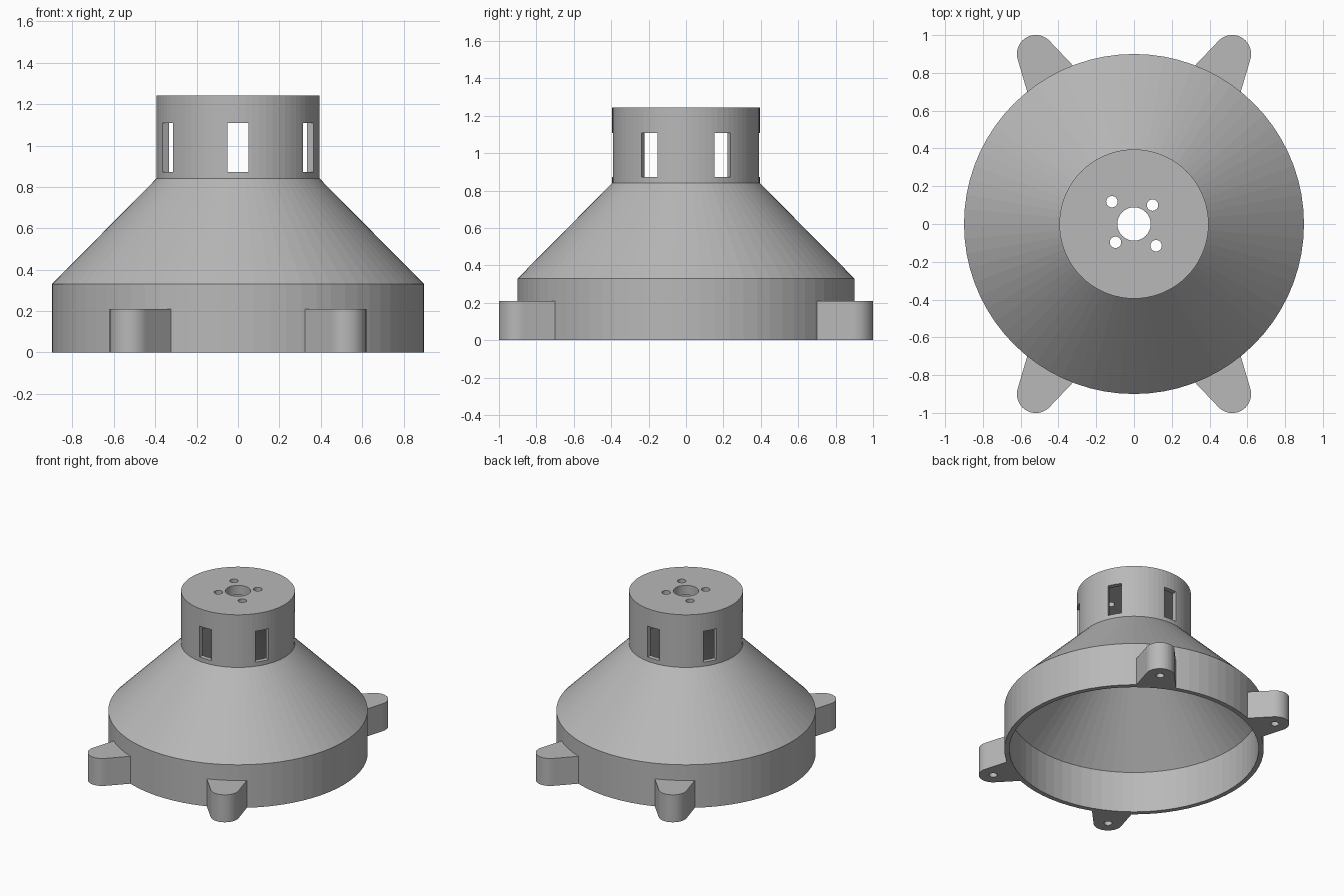
import bpy, bmesh
from math import cos, sin, tan, pi, radians
from mathutils import Matrix

cube = bpy.data.objects.get("Cube")
if cube:
    bpy.data.objects.remove(cube, do_unlink=True)

# Single grey plastic
grey = bpy.data.materials.new("grey_plastic")
grey.use_nodes = True
COLOUR = (0.48, 0.48, 0.48, 1)
grey.diffuse_color = COLOUR
grey.node_tree.nodes["Principled BSDF"].inputs["Base Color"].default_value = COLOUR


def finish(name, bm):
    bmesh.ops.recalc_face_normals(bm, faces=bm.faces)
    mesh = bpy.data.meshes.new(name)
    bm.to_mesh(mesh)
    bm.free()
    mesh.materials.append(grey)
    obj = bpy.data.objects.new(name, mesh)
    bpy.context.collection.objects.link(obj)
    return obj


def lathe(name, profile, sides):
    """Revolve a closed (radius, height) loop around z."""
    bm = bmesh.new()
    rings = [[bm.verts.new((r * cos(2 * pi * i / sides), r * sin(2 * pi * i / sides), z))
              for i in range(sides)] for r, z in profile]
    for a, b in zip(rings, rings[1:] + rings[:1]):
        for i in range(sides):
            j = (i + 1) % sides
            bm.faces.new((a[i], a[j], b[j], b[i]))
    return finish(name, bm)


def add_cylinder(bm, x, y, z0, z1, r, sides=32):
    bmesh.ops.create_cone(bm, cap_ends=True, segments=sides, radius1=r, radius2=r,
                          depth=z1 - z0, matrix=Matrix.Translation((x, y, (z0 + z1) / 2)))


def combine(target, other, operation):
    """Apply a boolean and remove the helper."""
    mod = target.modifiers.new(operation, 'BOOLEAN')
    mod.object, mod.operation, mod.solver = other, operation, 'EXACT'
    bpy.context.view_layer.update()
    graph = bpy.context.evaluated_depsgraph_get()
    mesh = bpy.data.meshes.new_from_object(target.evaluated_get(graph))
    target.modifiers.clear()
    target.data = mesh
    bpy.data.objects.remove(other, do_unlink=True)


# Hollow shell: base ring, cone, neck and bored top plate
housing = lathe("funnel_housing", [
    (0.9, 0), (0.9, 0.33), (0.395, 0.84), (0.395, 1.243), (0.088, 1.243),
    (0.088, 1.17), (0.36, 1.17), (0.36, 0.825), (0.865, 0.315), (0.865, 0)], 72)

# Four tapered mounting lugs with rounded tips
LUG_R, TIP_R, LUG_H, TAPER = 1.04, 0.1, 0.21, radians(13.6)
LUG_ANGLES = [radians(a) for a in (60, 120, 240, 300)]
bm = bmesh.new()
for angle in LUG_ANGLES:
    sweep = pi / 2 - TAPER
    outline = [(LUG_R + TIP_R * cos(t), TIP_R * sin(t))
               for t in (sweep * (k / 10 - 1) for k in range(21))]
    u, v = outline[-1]
    root = 0.87
    half = v + (u - root) * tan(TAPER)
    outline += [(root, half), (root, -half)]
    face = bm.faces.new([bm.verts.new((u * cos(angle) - v * sin(angle),
                                       u * sin(angle) + v * cos(angle), 0))
                         for u, v in outline])
    top = bmesh.ops.extrude_face_region(bm, geom=[face])["geom"]
    bmesh.ops.translate(bm, vec=(0, 0, LUG_H),
                        verts=[g for g in top if isinstance(g, bmesh.types.BMVert)])
combine(housing, finish("mounting_lugs", bm), 'UNION')

# Cut six neck windows, plate screw holes and blind lug holes
bm = bmesh.new()
for k in range(6):
    turn = Matrix.Rotation(radians(30 + 60 * k), 4, 'Z')
    bmesh.ops.create_cube(bm, size=1, matrix=turn @ Matrix.Translation((0.38, 0, 0.99))
                          @ Matrix.Diagonal((0.16, 0.1, 0.237, 1)))
for x, y in ((-0.117, 0.118), (0.098, 0.1), (-0.098, -0.097), (0.117, -0.115)):
    add_cylinder(bm, x, y, 1.1, 1.3, 0.03)
for angle in LUG_ANGLES:
    add_cylinder(bm, LUG_R * cos(angle), LUG_R * sin(angle), -0.05, 0.15, 0.028)
combine(housing, finish("hole_cutter", bm), 'DIFFERENCE')
